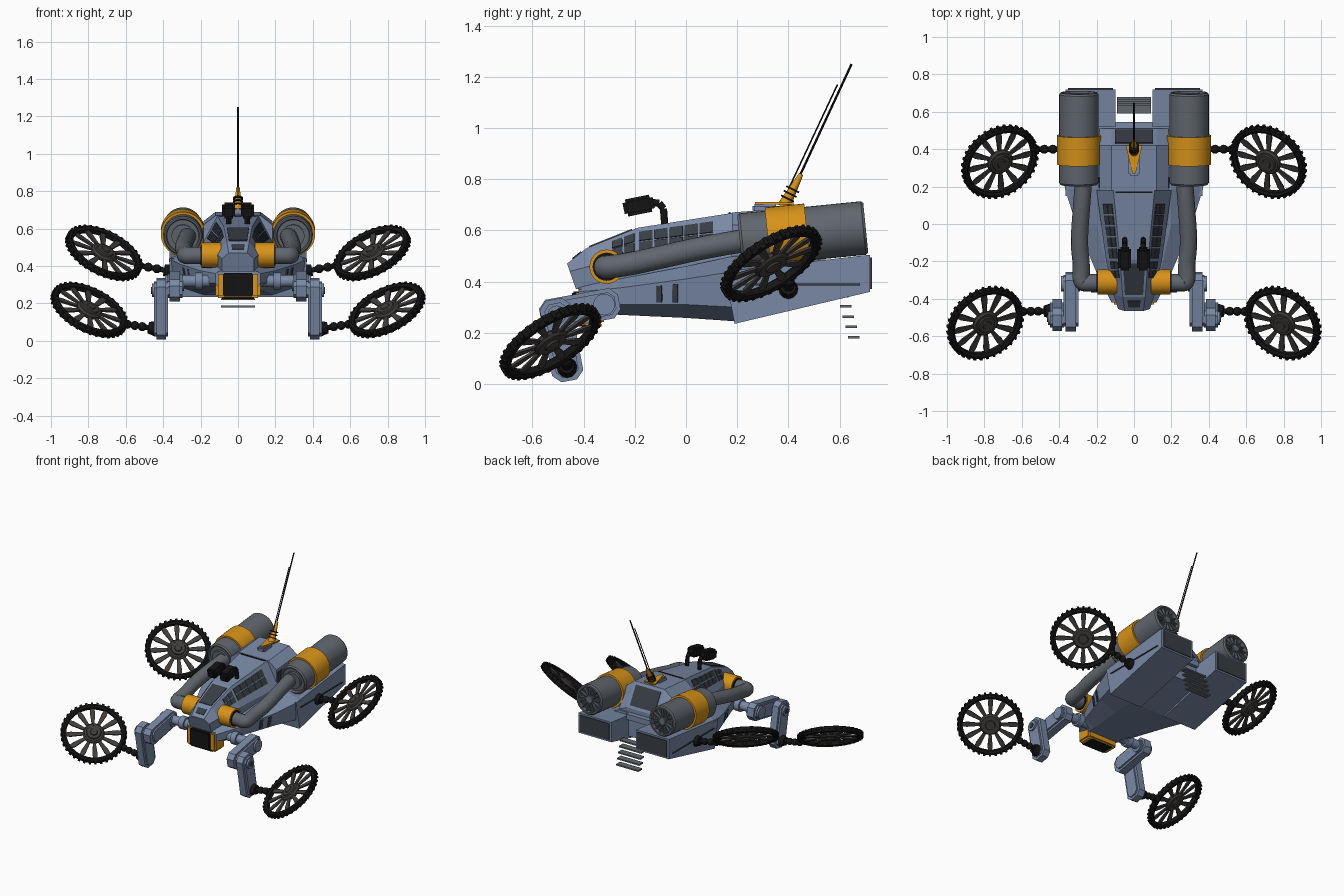
import bpy, bmesh
from math import cos, sin, tau
from mathutils import Vector, Matrix

if "Cube" in bpy.data.objects:
    bpy.data.objects.remove(bpy.data.objects["Cube"])


def material(name, rgb):
    m = bpy.data.materials.new(name)
    m.use_nodes = True
    m.diffuse_color = (*rgb, 1)
    m.node_tree.nodes["Principled BSDF"].inputs["Base Color"].default_value = (*rgb, 1)
    return m


BLUE = material("blue_grey_paint", (.19, .25, .38))
GREY = material("engine_grey", (.12, .135, .155))
ORANGE = material("orange_paint", (.68, .29, .01))
BLACK = material("black_rubber", (.007, .007, .007))
SPOKE = material("spoke_grey", (.05, .045, .042))
PANEL = material("dark_panel", (.04, .048, .06))
smooth = []


def finish(name, bm, mat, matrix=None, soft=False):
    bmesh.ops.remove_doubles(bm, verts=bm.verts, dist=1e-5)
    bmesh.ops.recalc_face_normals(bm, faces=bm.faces)
    me = bpy.data.meshes.new(name)
    bm.to_mesh(me)
    bm.free()
    me.materials.append(mat)
    ob = bpy.data.objects.new(name, me)
    bpy.context.collection.objects.link(ob)
    if matrix:
        ob.matrix_world = matrix
    if soft:
        smooth.append(ob)
    return ob


def aim(p, d):
    return Matrix.Translation(p) @ Vector(d).to_track_quat('Z', 'Y').to_matrix().to_4x4()


def skin(name, rings, mat, caps=True, loop=False, matrix=None, soft=False):
    """Quads between successive closed rings of points."""
    bm = bmesh.new()
    vs = [[bm.verts.new(p) for p in r] for r in rings]
    n = len(vs[0])
    for a, b in zip(vs, vs[1:] + (vs[:1] if loop else [])):
        for i in range(n):
            j = (i + 1) % n
            bm.faces.new((a[i], a[j], b[j], b[i]))
    if caps and not loop:
        bm.faces.new(vs[0])
        bm.faces.new(vs[-1])
    return finish(name, bm, mat, matrix, soft)


def lathe(name, profile, p, d, mat, n=32, loop=False):
    rings = [[(r * cos(tau * i / n), r * sin(tau * i / n), h) for i in range(n)] for r, h in profile]
    return skin(name, rings, mat, False, loop, aim(p, d), True)


def rod(name, p, q, r, mat, r2=None, n=20):
    d = Vector(q) - Vector(p)
    return lathe(name, [(1e-6, 0), (r, 0), (r2 or r, d.length), (1e-6, d.length)], p, d, mat, n)


def box(name, lo, hi, mat, bevel=0):
    bm = bmesh.new()
    lo, hi = Vector(lo), Vector(hi)
    bmesh.ops.create_cube(bm, size=1, matrix=Matrix.Translation((lo + hi) / 2) @ Matrix.Diagonal((*(hi - lo), 1)))
    if bevel:
        bmesh.ops.bevel(bm, geom=bm.edges[:], offset=bevel, segments=2, affect='EDGES')
    return finish(name, bm, mat)


def prism(name, yz, x0, x1, mat):
    return skin(name, [[(x, y, z) for y, z in yz] for x in (x0, x1)], mat)


def link(name, p, q, w, x0, x1, mat):
    """Chamfered bar in the side plane, running from p to q."""
    p, q = Vector(p), Vector(q)
    d = (q - p).normalized()
    s = Vector((-d.y, d.x))
    c = w * .5
    return prism(name, [p - d * w + s * c, p - d * c + s * w, q + d * c + s * w, q + d * w + s * c,
                        q + d * w - s * c, q + d * c - s * w, p - d * c - s * w, p - d * w - s * c], x0, x1, mat)


def patch(name, quad, u0, u1, v0, v1, mat):
    """Thin plate on part of a four-cornered face."""
    a, b, c, d = map(Vector, quad)
    at = lambda u, v: a.lerp(b, u).lerp(d.lerp(c, u), v)
    pts = [at(u0, v0), at(u1, v0), at(u1, v1), at(u0, v1)]
    n = (pts[2] - pts[0]).cross(pts[3] - pts[1]).normalized() * .0045
    return skin(name, [[p - n for p in pts], [p + n for p in pts]], mat)


def hull(name, sections, mat):
    """Symmetric loft; returns the right-hand corner points of each section."""
    halves = [[(x, y + lean * (pts[0][1] - z), z) for x, z in pts] for y, lean, pts in sections]
    skin(name, [h + [(-x, y, z) for x, y, z in reversed(h)] for h in halves], mat)
    return halves


def flip(p, s):
    return (p[0] * s, p[1], p[2])


# Lower hull and cabin
low = hull("lower_hull", [
    (-.42, 0, [(.08, .38), (.12, .36), (.12, .31), (.1, .28)]),
    (-.26, 0, [(.14, .41), (.2, .375), (.2, .31), (.12, .27)]),
    (0, 0, [(.2, .46), (.31, .41), (.29, .31), (.16, .258)]),
    (.19, 0, [(.2, .5), (.37, .44), (.35, .3), (.18, .245)]),
    (.52, 0, [(.18, .5), (.28, .46), (.28, .38), (.12, .33)])], BLUE)
cab = hull("cabin", [
    (-.465, .35, [(.05, .47), (.085, .44), (.085, .37)]),
    (-.39, .2, [(.06, .53), (.11, .46), (.1, .37)]),
    (-.19, 0, [(.075, .61), (.15, .48), (.15, .38)]),
    (.18, 0, [(.11, .668), (.2, .5), (.2, .42)])], BLUE)
deck = hull("rear_deck", [
    (.18, 0, [(.12, .67), (.185, .62), (.185, .42)]),
    (.42, 0, [(.12, .69), (.185, .64), (.185, .42)]),
    (.51, 0, [(.12, .53), (.185, .5), (.185, .42)])], BLUE)


def top_face(h, i):
    return [flip(h[i][0], -1), h[i][0], h[i + 1][0], flip(h[i + 1][0], -1)]


patch("windshield_grille", top_face(cab, 1), .1, .9, .06, .9, PANEL)
patch("nose_vent", top_face(cab, 0), .2, .8, .3, .75, PANEL)
patch("rear_grille", top_face(deck, 1), .08, .92, .12, .9, PANEL)
patch("roof_seam", top_face(cab, 2), .05, .95, .965, .985, BLACK)
box("rear_crossbar", (-.1, .51, .46), (.1, .545, .5), BLUE)

for s, side in ((1, "left"), (-1, "right")):
    def face(h, i, k):
        return [flip(p, s) for p in (h[i][k], h[i + 1][k], h[i + 1][k + 1], h[i][k + 1])]

    # Side windows, cut into a grid of panes
    for row in range(2):
        v = .14 + row * .3
        for col in range(5):
            patch(side + "_window_pane", face(cab, 2, 0), .02 + col * .16, .16 + col * .16, v, v + .26, PANEL)
        for col in range(2):
            patch(side + "_front_pane", face(cab, 1, 0), .5 + col * .24, .7 + col * .24, v, v + .26, PANEL)
    patch(side + "_deck_hatch", face(deck, 0, 1), .05, .3, .1, .5, PANEL)
    for u in (.56, .8):
        patch(side + "_hull_slot", face(low, 1, 1), u, u + .08, .15, .9, PANEL)

    # Rear pods
    prism(side + "_rear_pod", [(.19, .235), (.72, .36), (.72, .505), (.15, .44)], s * .1, s * .365, BLUE)
    end = [(s * .1, .722, .36), (s * .365, .722, .36), (s * .365, .722, .505), (s * .1, .722, .505)]
    patch(side + "_pod_end", end, .05, .95, .08, .92, PANEL)
    box(side + "_pod_rail", (s * .367 - .004, .2, .385), (s * .367 + .004, .68, .392), PANEL)

    # Engine, band and exhaust fins
    axis = Vector((0, 1, .1)).normalized()
    base = Vector((s * .295, .2, .56))
    lathe(side + "_engine", [(1e-6, .01), (.06, .01), (.06, .025), (.085, .025), (.09, .01), (.098, .01), (.105, .02),
                             (.105, .495), (.098, .505), (.088, .505), (.088, .47), (1e-6, .47)], base, axis, GREY, 40)
    lathe(side + "_engine_band", [(.1, .12), (.118, .12), (.118, .275), (.1, .275)], base, axis, ORANGE, 40, True)
    lathe(side + "_exhaust_disc", [(1e-6, .475), (.086, .475)], base, axis, PANEL)
    lathe(side + "_exhaust_cap", [(1e-6, .5), (.025, .5), (.03, .47)], base, axis, GREY)
    for i in range(14):
        fin = box(side + "_exhaust_fin", (.02, -.003, .47), (.09, .003, .495), GREY)
        fin.matrix_world = aim(base, axis) @ Matrix.Rotation(tau * i / 14, 4, 'Z')

    # Feed pipe and nose collar
    cu = bpy.data.curves.new(side + "_feed_pipe", 'CURVE')
    cu.dimensions = '3D'
    cu.bevel_depth = .046
    cu.bevel_resolution = 5
    sp = cu.splines.new('NURBS')
    path = [(.27, .23, .56), (.28, .1, .54), (.295, -.1, .495), (.28, -.22, .468),
            (.285, -.315, .455), (.24, -.315, .458), (.13, -.31, .458)]
    sp.points.add(len(path) - 1)
    for pt, co in zip(sp.points, path):
        pt.co = (*flip(co, s), 1)
    sp.use_endpoint_u, sp.order_u, sp.resolution_u = True, 3, 10
    cu.materials.append(GREY)
    bpy.context.collection.objects.link(bpy.data.objects.new(side + "_feed_pipe", cu))
    rod(side + "_collar", (s * .09, -.31, .458), (s * .195, -.31, .458), .067, ORANGE, n=32)
    rod(side + "_collar_seal", (s * .19, -.31, .458), (s * .2, -.31, .458), .055, BLACK, n=32)

    # Front leg: axle, upper arm, lower leg and joint caps
    rod(side + "_shoulder_axle", (s * .1, -.32, .32), (s * .3, -.32, .32), .032, BLUE)
    rod(side + "_axle_ring", (s * .19, -.32, .32), (s * .23, -.32, .32), .045, BLUE)
    link(side + "_upper_arm", (-.32, .31), (-.51, .275), .06, s * .31, s * .365, BLUE)
    link(side + "_upper_arm_plate", (-.32, .31), (-.5, .277), .045, s * .298, s * .378, BLUE)
    link(side + "_lower_leg", (-.505, .27), (-.468, .073), .062, s * .385, s * .435, BLUE)
    link(side + "_lower_leg_plate", (-.505, .27), (-.468, .073), .045, s * .375, s * .448, BLUE)
    rod(side + "_shoulder_cap", (s * .29, -.32, .31), (s * .39, -.32, .31), .042, BLUE)
    rod(side + "_knee_cap", (s * .35, -.505, .27), (s * .46, -.505, .27), .036, BLUE)
    rod(side + "_knee_pin", (s * .455, -.505, .27), (s * .465, -.505, .27), .018, PANEL)

    # Wheels with ball linkage
    tilt = Vector((-.4 * s, -.49, .775)).normalized()
    for end, hub, p, q in (("front", (.795, -.53, .165), (.44, -.465, .065), (.6, -.468, .09)),
                           ("rear", (.717, .333, .47), (.35, .4, .37), (.535, .4, .405))):
        tag = side + "_" + end
        hub, p, q = (Vector(flip(c, s)) for c in (hub, p, q))
        lathe(tag + "_tyre", [(.183, -.014), (.198, -.022), (.21, -.018), (.217, 0),
                              (.21, .018), (.198, .022), (.183, .014)], hub, tilt, BLACK, 48, True)
        lathe(tag + "_hub", [(1e-6, -.024), (.03, -.024), (.034, -.016), (.062, -.016), (.072, -.006), (.072, .006),
                             (.062, .016), (.05, .016), (.046, .024), (.025, .024), (.022, .03), (1e-6, .03)],
              hub, tilt, SPOKE)
        for i in range(12):
            outline = [(.06, .009), (.11, .013), (.155, .017), (.19, .011)]
            rim = outline + [(x, -y) for x, y in reversed(outline)]
            skin(tag + "_spoke", [[(x, y, z) for x, y in rim] for z in (-.005, .005)], SPOKE,
                 matrix=aim(hub, tilt) @ Matrix.Rotation(tau * i / 12, 4, 'Z'))
        for i in range(36):
            lug = box(tag + "_tread", (.205, -.007, -.016), (.221, .007, .016), BLACK)
            lug.matrix_world = aim(hub, tilt) @ Matrix.Rotation(tau * i / 36, 4, 'Z')
        rod(tag + "_link_rod", p, q, .014, BLACK)
        rod(tag + "_link_base", p, p.lerp(q, .25), .042, BLACK, .03, 12)
        for t in (.45, .7, .95):
            bm = bmesh.new()
            bmesh.ops.create_uvsphere(bm, u_segments=16, v_segments=10, radius=.024)
            finish(tag + "_link_ball", bm, BLACK, Matrix.Translation(p.lerp(q, t)), True)

    # Roof lamps on curved stems
    lamp = box(side + "_lamp", (-.035, -.06, -.034), (.035, .06, .034), BLACK, .012)
    lamp.matrix_world = Matrix.Translation((s * .05, -.185, .697)) @ Matrix.Rotation(.2, 4, 'X')
    stem = [(s * .05, -.14, .71), (s * .05, -.105, .706), (s * .05, -.088, .685), (s * .05, -.083, .62)]
    for a, b in zip(stem, stem[1:]):
        rod(side + "_lamp_stem", a, b, .014, BLACK, n=12)

# Nose block
box("nose_block", (-.12, -.43, .23), (.12, -.32, .37), ORANGE, .012)
box("nose_intake", (-.08, -.445, .238), (.08, -.34, .362), BLACK, .006)
box("nose_underside", (-.085, -.42, .225), (.085, -.33, .235), BLACK)

# Antenna
box("antenna_base", (-.03, .26, .67), (.03, .36, .703), BLUE, .008)
patch("antenna_marker", [(-.045, .42, .705), (.045, .42, .705), (.008, .27, .707), (-.008, .27, .707)],
      0, 1, 0, 1, ORANGE)
rod("antenna_mount", (0, .38, .69), (0, .45, .82), .026, ORANGE, .009)
rod("antenna_mast", (0, .42, .76), (0, .647, 1.25), .0045, BLACK, n=8)
rod("antenna_whip", (0, .4, .76), (0, .592, 1.17), .003, BLACK, n=8)
for t in range(3):
    c = Vector((0, .395 + t * .01, .722 + t * .018))
    rod("antenna_coil", c, c + Vector((0, .003, .006)), .028, BLACK)

# Tail slats
for i in range(5):
    y, z = .61 + i * .011, .343 - i * .04
    box("tail_slat", (-.09, y - .02, z - .005), (.09, y + .025, z + .005), GREY)

bpy.ops.object.select_all(action='DESELECT')
for ob in smooth:
    ob.select_set(True)
bpy.context.view_layer.objects.active = smooth[0]
bpy.ops.object.shade_smooth_by_angle()
